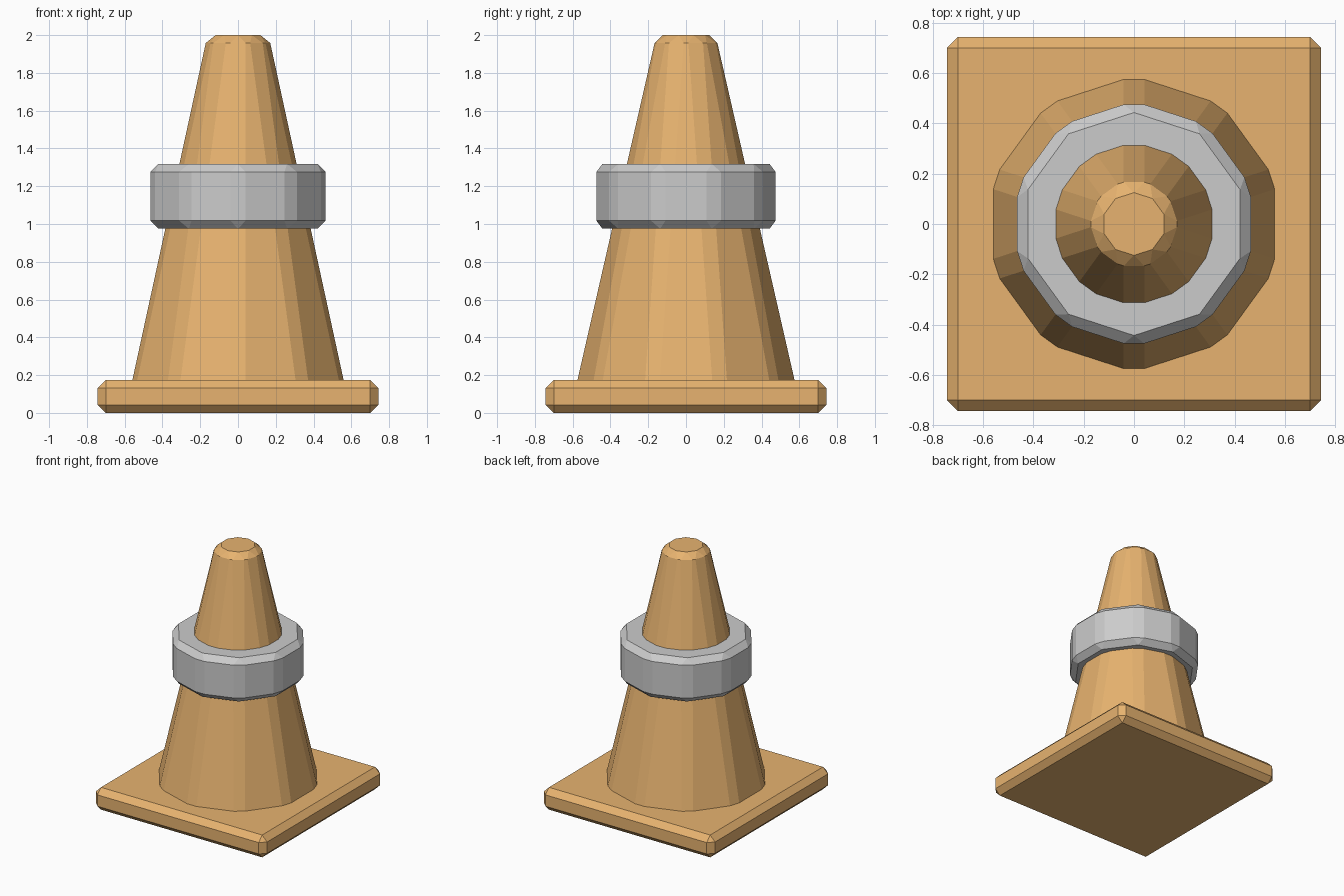
import bpy

if "Cube" in bpy.data.objects:
    bpy.data.objects.remove(bpy.data.objects["Cube"])

BEVEL = 0.043
SIDES = 10

orange = bpy.data.materials.new("orange_plastic")
orange.diffuse_color = (0.8, 0.45, 0.16, 1)
orange.use_nodes = True
orange.node_tree.nodes["Principled BSDF"].inputs["Base Color"].default_value = orange.diffuse_color


def finish(name, material=None):
    """Name the active object and chamfer all its edges."""
    obj = bpy.context.object
    obj.name = name
    bpy.ops.object.transform_apply(location=False, rotation=False, scale=True)
    mod = obj.modifiers.new("chamfer", 'BEVEL')
    mod.width = BEVEL
    mod.segments = 1
    mod.limit_method = 'NONE'
    if material:
        obj.data.materials.append(material)
    return obj


def tapered(name, r_bottom, r_top, z0, z1, material=None):
    bpy.ops.mesh.primitive_cone_add(vertices=SIDES, radius1=r_bottom, radius2=r_top,
                                    depth=z1 - z0, location=(0, 0, (z0 + z1) / 2))
    return finish(name, material)


# Square foot plate
bpy.ops.mesh.primitive_cube_add(size=1, location=(0, 0, 0.0875))
bpy.context.object.scale = (1.486, 1.486, 0.175)
finish("base_plate", orange)

# Tapered body, sunk into the plate
tapered("cone_body", 0.614, 0.17, 0.06, 2.0, orange)

# Grey band around the body
tapered("reflective_band", 0.488, 0.488, 0.975, 1.318)
